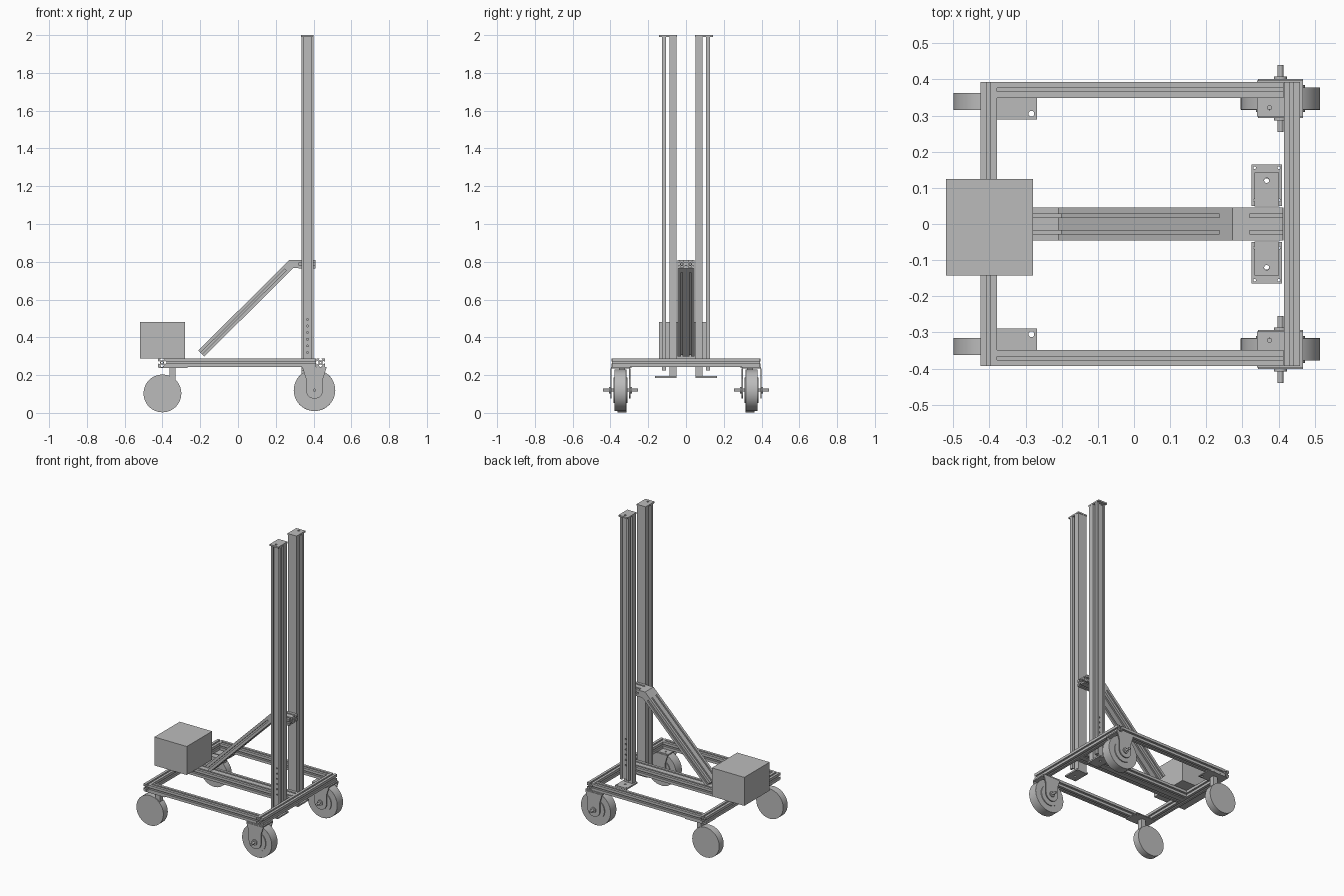
import bpy, bmesh, math
from mathutils import Matrix, Vector

if "Cube" in bpy.data.objects:
    bpy.data.objects.remove(bpy.data.objects["Cube"], do_unlink=True)

grey = bpy.data.materials.new("machined_grey")
grey.use_nodes = True
grey.diffuse_color = (0.5, 0.5, 0.5, 1)
grey.node_tree.nodes["Principled BSDF"].inputs["Base Color"].default_value = (0.5, 0.5, 0.5, 1)

X, Y, Z = Vector((1, 0, 0)), Vector((0, 1, 0)), Vector((0, 0, 1))


def circle(cx, cy, r, n=24):
    return [(cx + r * math.cos(math.tau * i / n), cy + r * math.sin(math.tau * i / n)) for i in range(n)]


def rect(x0, x1, y0, y1):
    return [(x0, y0), (x1, y0), (x1, y1), (x0, y1)]


def extrude(name, loops, depth, loc, u=X, v=Y, smooth=False):
    """Extrude outlines (later loops are holes) lying in the u-v plane, centred on loc."""
    curve = bpy.data.curves.new(name, 'CURVE')
    curve.dimensions, curve.fill_mode, curve.extrude = '2D', 'BOTH', depth / 2
    for loop in loops:
        s = curve.splines.new('POLY')
        s.points.add(len(loop) - 1)
        for p, (a, b) in zip(s.points, loop):
            p.co = (a, b, 0, 1)
        s.use_cyclic_u = True
    temp = bpy.data.objects.new(name + "_outline", curve)
    bpy.context.collection.objects.link(temp)
    bpy.context.view_layer.update()
    mesh = bpy.data.meshes.new_from_object(temp)
    bpy.data.objects.remove(temp, do_unlink=True)
    bpy.data.curves.remove(curve)
    w = u.cross(v)
    m = Matrix((u, v, w)).transposed().to_4x4()
    m.translation = Vector(loc)
    mesh.transform(m)
    bm = bmesh.new()
    bm.from_mesh(mesh)
    bmesh.ops.remove_doubles(bm, verts=bm.verts, dist=1e-5)
    bmesh.ops.recalc_face_normals(bm, faces=bm.faces)
    bm.to_mesh(mesh)
    bm.free()
    mesh.name = name
    mesh.materials.clear()
    mesh.materials.append(grey)
    ob = bpy.data.objects.new(name, mesh)
    bpy.context.collection.objects.link(ob)
    for f in mesh.polygons:
        f.material_index = 0
        f.use_smooth = False
    if smooth:
        bpy.ops.object.select_all(action='DESELECT')
        ob.select_set(True)
        bpy.context.view_layer.objects.active = ob
        bpy.ops.object.shade_smooth_by_angle(angle=math.radians(35))
    return ob


def box(name, x0, x1, y0, y1, z0, z1):
    return extrude(name, [rect(x0, x1, y0, y1)], z1 - z0, (0, 0, (z0 + z1) / 2))


def disc(name, x, y, z, r, width):
    return extrude(name, [circle(0, 0, r, 48)], width, (x, y, z), X, Z, True)


# Slotted square rail section with a round core
H = 0.0225
side = [(H, -H), (H, -.005), (H - .004, -.005), (H - .004, -.011), (H - .012, -.005),
        (H - .012, .005), (H - .004, .011), (H - .004, .005), (H, .005)]
SLOTTED = []
for px, py in [(1, 0), (0, 1), (-1, 0), (0, -1)]:
    SLOTTED += [(a * px - b * py, a * py + b * px) for a, b in side]
SECTION = [SLOTTED, circle(0, 0, .005, 12)]


def rail(name, start, end, u):
    start, end = Vector(start), Vector(end)
    w = (end - start).normalized()
    return extrude(name, SECTION, (end - start).length, (start + end) / 2, u, w.cross(u))


# Base frame
ZB = 0.266
rail("rear_cross_rail", (-.402, -.393, ZB), (-.402, .393, ZB), Z)
rail("front_cross_rail", (.437, -.393, ZB), (.437, .393, ZB), Z)
for s, tag in ((1, "left"), (-1, "right")):
    rail(tag + "_side_rail", (-.379, s * .371, ZB), (.414, s * .371, ZB), Y)
    # Double-width centre rail, brace and brace head
    y = s * H
    rail(tag + "_centre_rail", (-.379, y, ZB), (.414, y, ZB), Y)
    rail(tag + "_brace_rail", (-.195, y, .314), (.252, y, .758), Y)
    rail(tag + "_brace_head_rail", (.32, y, .788), (.411, y, .788), Y)

# Brace elbow
extrude("brace_elbow", [[(.236, .774), (.272, .81), (.32, .81), (.32, .766), (.292, .766), (.268, .742)]],
        .09, (0, 0, 0), X, Z)

# Counterweight box
box("counterweight_box", -.52, -.28, -.143, .125, .289, .48)

# Masts: inner post, outer channel, end plates
for s, tag in ((1, "left"), (-1, "right")):
    def mast_box(part, x0, x1, y0, y1, z0, z1):
        return box(tag + part, x0, x1, min(s * y0, s * y1), max(s * y0, s * y1), z0, z1)

    mast_box("_mast_post", .336, .40, .05, .088, .19, 1.99)
    holes = [circle(.368, .32 + .035 * i, .005, 12) for i in range(6)]
    extrude(tag + "_channel_web", [rect(.336, .40, .225, 1.99)] + holes, .006, (0, s * .110, 0), X, Z)
    for x in (.336, .391):
        mast_box("_channel_flange", x, x + .009, .113, .128, .225, 1.99)
    for x in (.345, .386):
        mast_box("_channel_lip", x, x + .005, .122, .128, .225, 1.99)
    extrude(tag + "_mast_top_plate", [rect(.333, .401, -.0475, .0475), circle(.367, s * .025, .007)],
            .01, (0, s * .0955, 1.995))
    foot_holes = [circle(x, s * y, .004, 12) for x in (.334, .401) for y in (-.042, .048)]
    extrude(tag + "_mast_foot_plate", [rect(.3245, .41, -.0575, .0575), circle(.367, s * .012, .007)] + foot_holes,
            .01, (0, s * .1075, .19))

# Fork side outline: wide at the top, rounded around the axle
arc = [(.045 * math.cos(a), .045 * math.sin(a)) for a in [math.pi + math.pi * i / 16 for i in range(17)]]
FORK = [(-.045, .06)] + arc + [(.045, .06), (.062, .115), (-.062, .115)]

for s, tag in ((1, "left"), (-1, "right")):
    # Large forked wheel
    x, y, z = .405, s * .347, .12
    tyre = disc(tag + "_front_tyre", x, y, z, .11, .062)
    bevel = tyre.modifiers.new("rounded_tread", 'BEVEL')
    bevel.width, bevel.segments, bevel.limit_method = .012, 3, 'ANGLE'
    disc(tag + "_front_hub", x, y, z, .068, .074)
    disc(tag + "_front_axle", x, y, z, .008, .185)
    for d in (-.05, .05):
        extrude(tag + "_fork_side", [FORK], .007, (x, y + d, z), X, Z)
        disc(tag + "_axle_nut", x, y + d * 1.1, z, .018, .012)
    extrude(tag + "_fork_top_plate", [rect(-.065, .063, -.05, .05), circle(-.03, -s * .025, .006)],
            .008, (x, y, .239))
    # Plain wheel with its stem and mounting plate
    disc(tag + "_rear_wheel", -.4, s * .339, .103, .1, .047)
    box(tag + "_rear_wheel_stem", -.362, -.331, s * .339 - .017, s * .339 + .017, .16, .243)
    extrude(tag + "_rear_wheel_plate", [rect(-.42, -.268, -.052, .052), circle(-.284, -s * .036, .008)],
            .006, (0, s * .341, .2405))
